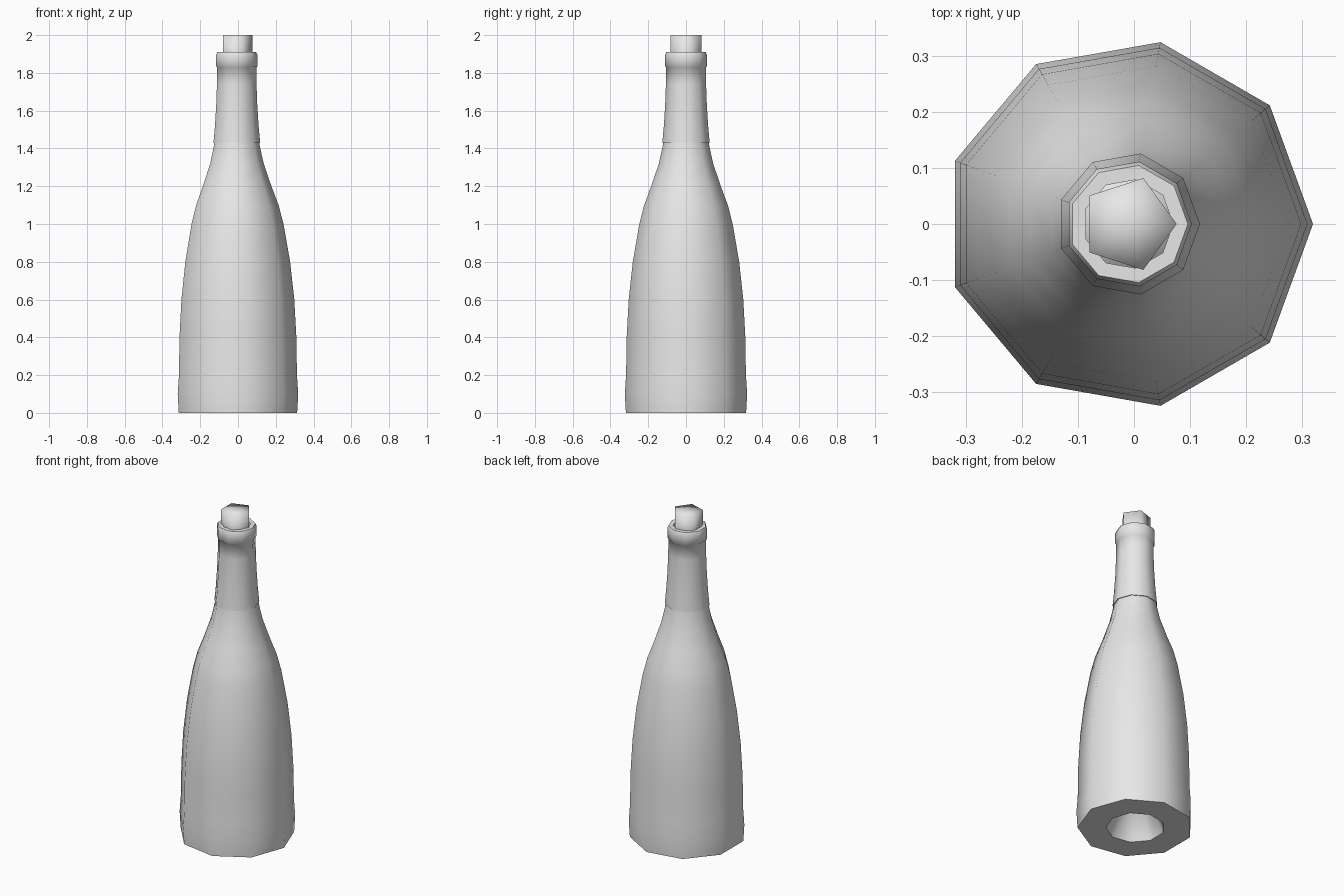
import bpy, bmesh, math

if "Cube" in bpy.data.objects:
    bpy.data.objects.remove(bpy.data.objects["Cube"])

CX = -0.01  # axis of the bottle

glass = bpy.data.materials.new("plain_grey")
glass.diffuse_color = (0.8, 0.8, 0.8, 1)
glass.use_nodes = True
glass.node_tree.nodes["Principled BSDF"].inputs["Base Color"].default_value = glass.diffuse_color


def lathe(name, profile, sides, smooth_angle):
    """Turn an (r, z) profile, listed bottom to top; r = 0 makes a pole."""
    bm = bmesh.new()
    rings = []
    for r, z in profile:
        if r == 0:
            rings.append([bm.verts.new((CX, 0, z))] * sides)
        else:
            rings.append([bm.verts.new((CX + r * math.cos(i * math.tau / sides),
                                        r * math.sin(i * math.tau / sides), z))
                          for i in range(sides)])
    for low, high in zip(rings, rings[1:]):
        for i in range(sides):
            j = (i + 1) % sides
            corners = [low[i], low[j], high[j], high[i]]
            bm.faces.new(list(dict.fromkeys(corners)))
    mesh = bpy.data.meshes.new(name)
    bm.to_mesh(mesh)
    bm.free()
    mesh.materials.append(glass)
    obj = bpy.data.objects.new(name, mesh)
    bpy.context.collection.objects.link(obj)
    bpy.ops.object.select_all(action='DESELECT')
    obj.select_set(True)
    bpy.context.view_layer.objects.active = obj
    bpy.ops.object.shade_smooth_by_angle(angle=math.radians(smooth_angle))
    return obj


# Body with hollow underside, flat foot rim and sloping shoulder
lathe("bottle_body", [
    (0, 0.20), (0.09, 0.17), (0.165, 0.0), (0.323, 0.0), (0.329, 0.10),
    (0.322, 0.20), (0.319, 0.40), (0.308, 0.60), (0.286, 0.80),
    (0.251, 1.00), (0.225, 1.10), (0.187, 1.20), (0.146, 1.32),
    (0.128, 1.40), (0.119, 1.45)], 9, 60)

# Neck sleeve with raised lip and open mouth
lathe("neck_sleeve", [
    (0.112, 1.43), (0.1275, 1.43), (0.119, 1.52), (0.112, 1.63),
    (0.108, 1.74), (0.107, 1.83), (0.113, 1.835), (0.113, 1.895),
    (0.106, 1.91), (0.08, 1.91), (0.08, 1.82)], 9, 60)

# Five-sided stopper
lathe("stopper", [(0, 1.80), (0.086, 1.80), (0.086, 2.0), (0, 2.0)], 5, 180)
